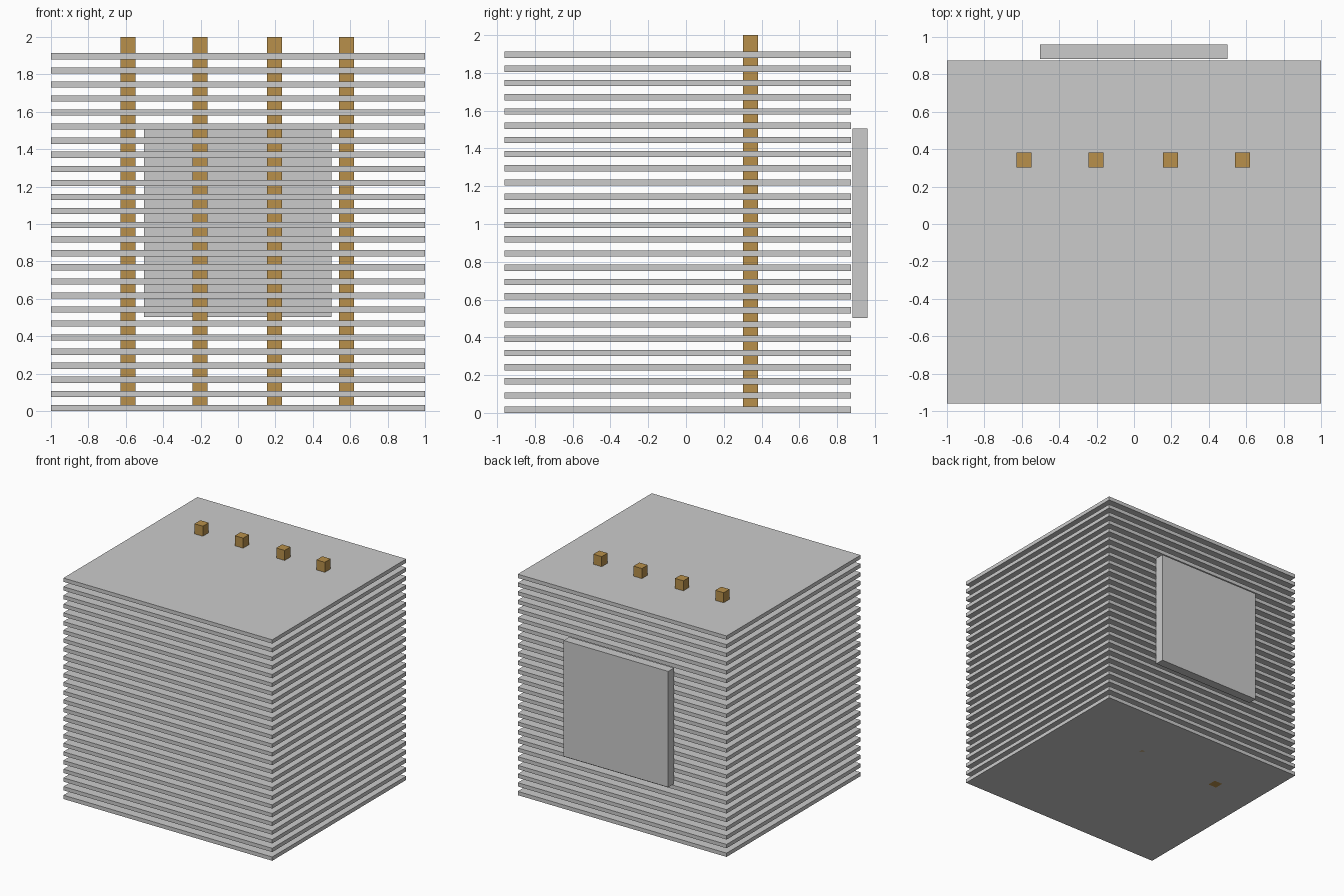
import bpy

if "Cube" in bpy.data.objects:
    bpy.data.objects.remove(bpy.data.objects["Cube"])

copper = bpy.data.materials.new("copper")
copper.diffuse_color = (0.48, 0.28, 0.07, 1)
copper.use_nodes = True
copper.node_tree.nodes["Principled BSDF"].inputs["Base Color"].default_value = copper.diffuse_color


def box(name, x, y, z, material=None):
    """Box spanning the given (min, max) range on each axis."""
    bpy.ops.mesh.primitive_cube_add(size=1, location=[(a + b) / 2 for a, b in (x, y, z)])
    obj = bpy.context.object
    obj.name = name
    obj.scale = [b - a for a, b in (x, y, z)]
    bpy.ops.object.transform_apply(location=False, rotation=False, scale=True)
    if material:
        obj.data.materials.append(material)
    return obj


# Stack of cooling fins
fin = box("cooling_fins", (-1, 1), (-0.96, 0.873), (0, 0.033))
stack = fin.modifiers.new("stack", 'ARRAY')
stack.count = 26
stack.use_relative_offset = False
stack.use_constant_offset = True
stack.constant_offset_displace = (0, 0, 0.0752)

# Square heat pipes running up through the fins
for i, x in enumerate((-0.588, -0.202, 0.195, 0.58)):
    box(f"heat_pipe_{i + 1}", (x - 0.04, x + 0.04), (0.302, 0.382), (0, 2), copper)

# Contact plate on the back
box("contact_plate", (-0.502, 0.5), (0.881, 0.96), (0.503, 1.506))
